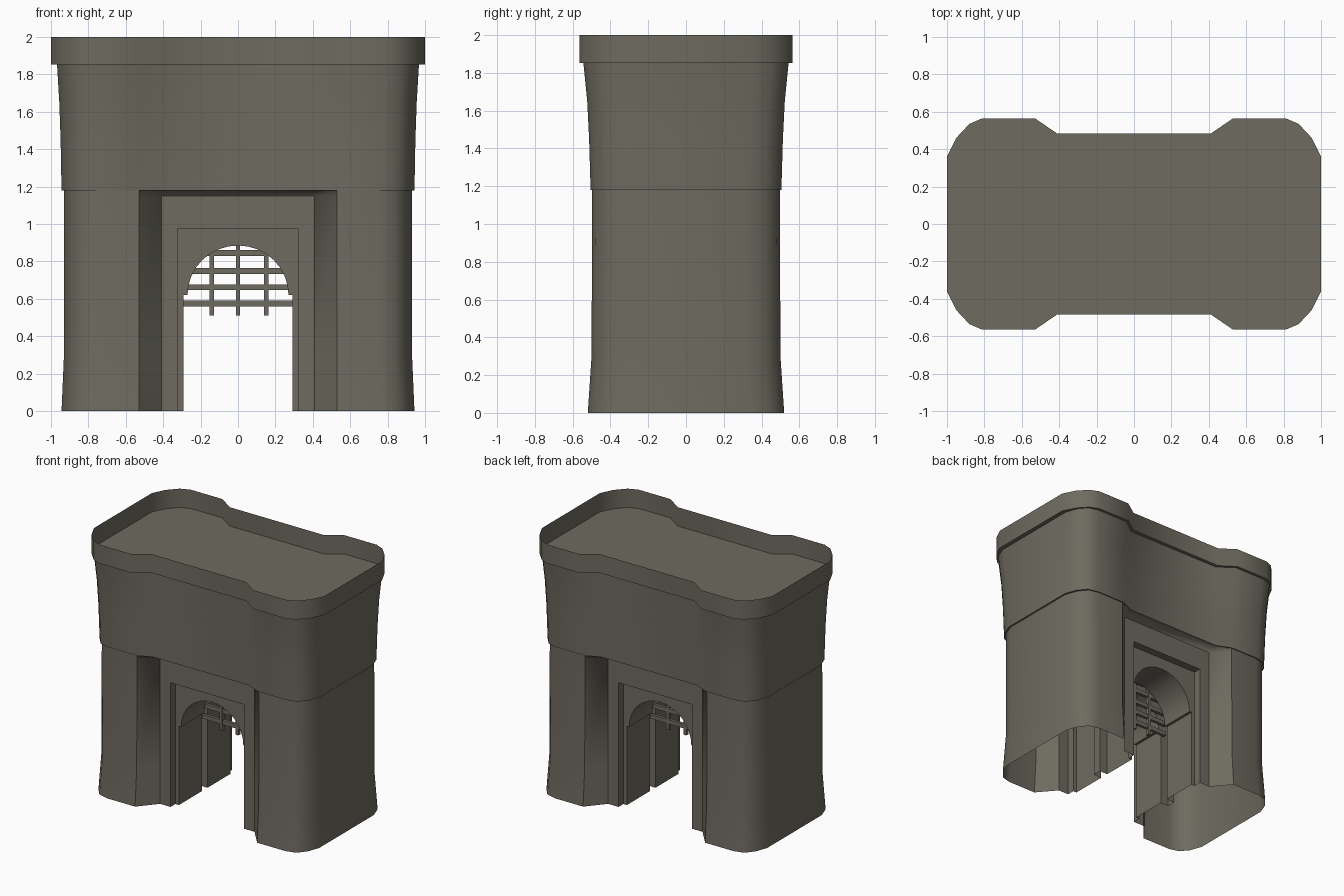
import bpy, bmesh, math

if "Cube" in bpy.data.objects:
    bpy.data.objects.remove(bpy.data.objects["Cube"])

stone = bpy.data.materials.new("grey_stone")
stone.diffuse_color = (0.155, 0.145, 0.115, 1)
stone.use_nodes = True
stone.node_tree.nodes["Principled BSDF"].inputs["Base Color"].default_value = stone.diffuse_color

MX = 0.41                       # half width of the flat middle wall
FW, FH, FY = 0.32, 0.975, 0.38  # rectangular frame half width, height, wall depth
RY, GY = 0.32, 0.035            # recessed face depth, portcullis groove half width
UY = 0.455                      # depth of the overhanging upper middle wall
TOP = 1.852                     # underside of the parapet

BODY = [(0.17, 0), (0.09, 0.02), (0.035, 0.085), (0, 0.18)]     # corner cuts
CROWN = [(0.19, 0), (0.12, 0.03), (0.05, 0.105), (0, 0.205)]


def finish(bm, name, angle=40, recalc=True):
    bmesh.ops.remove_doubles(bm, verts=bm.verts, dist=0.0005)
    if recalc:
        bmesh.ops.recalc_face_normals(bm, faces=bm.faces)
    me = bpy.data.meshes.new(name)
    bm.to_mesh(me)
    bm.free()
    ob = bpy.data.objects.new(name, me)
    bpy.context.collection.objects.link(ob)
    me.materials.append(stone)
    bpy.ops.object.select_all(action='DESELECT')
    ob.select_set(True)
    bpy.context.view_layer.objects.active = ob
    bpy.ops.object.shade_smooth_by_angle(angle=math.radians(angle))
    return ob


def face(bm, pts):
    return bm.faces.new([bm.verts.new(p) for p in pts])


def outline(X, Y, m, cut=BODY):
    """Plan with two rounded tower ends and a set-back middle, counter-clockwise."""
    q = [(MX, m), (0.53, Y)] + [(X - dx, Y - dy) for dx, dy in cut]
    return ([(x, -y) for x, y in q] + [(x, y) for x, y in reversed(q)]
            + [(-x, y) for x, y in q] + [(-x, -y) for x, y in reversed(q)])


def skin(bm, rings, cut=BODY, skip=lambda z: False):
    """Join stacked outlines; skip leaves the two middle walls open."""
    for (z0, *a), (z1, *b) in zip(rings, rings[1:]):
        p, r = outline(*a, cut), outline(*b, cut)
        n = len(p)
        for i in range(n):
            if i in (n // 2 - 1, n - 1) and skip(z1):
                continue
            j = (i + 1) % n
            face(bm, [(*p[i], z0), (*p[j], z0), (*r[j], z1), (*r[i], z1)])


# opening profiles, left foot to right foot (x, z)
arch = [(-0.29, 0), (-0.29, 0.62)]
arch += [(-0.27 * math.cos(math.pi * i / 16), 0.62 + 0.265 * math.sin(math.pi * i / 16))
         for i in range(17)]
arch += [(0.29, 0.62), (0.29, 0)]


def rect(w, h):
    return [(-w, 0), (-w, h), (w, h), (w, 0)]


def plate(bm, y, outer, inner):
    """Flat wall at depth y with an opening to the ground."""
    face(bm, [(x, y, z) for x, z in outer + inner[::-1]])


def tunnel(bm, prof, y0, y1):
    for (xa, za), (xb, zb) in zip(prof, prof[1:]):
        face(bm, [(xa, y0, za), (xb, y0, zb), (xb, y1, zb), (xa, y1, za)])


# gatehouse walls: flared base, slightly overhanging upper storey
bm = bmesh.new()
skin(bm, [(0, 0.943, 0.52, FY), (0.3, 0.93, 0.5, FY), (1.15, 0.93, 0.497, FY),
          (1.18, 0.93, 0.497, UY - 0.02),
          (1.18, 0.943, 0.505, UY), (1.45, 0.948, 0.513, UY),
          (1.65, 0.955, 0.523, UY), (TOP, 0.967, 0.543, UY)],
     skip=lambda z: z < 1.16)
wall = [(-MX, 0), (-MX, 0.3), (-MX, 1.15), (MX, 1.15), (MX, 0.3), (MX, 0)]
for s in (-1, 1):
    # middle wall, frame reveal, recessed arch face, passage, groove side
    plate(bm, s * FY, wall, rect(FW, FH))
    tunnel(bm, rect(FW, FH), s * FY, s * RY)
    plate(bm, s * RY, rect(FW, FH), arch)
    tunnel(bm, arch, s * RY, s * GY)
    plate(bm, s * GY, rect(0.36, 0.93), arch)
tunnel(bm, rect(0.36, 0.93), -GY, GY)
finish(bm, "gatehouse_walls")

# parapet: thin wall round the roof deck
bm = bmesh.new()
skin(bm, [(TOP, 1.0, 0.565, 0.483), (2.0, 1.0, 0.565, 0.483)], CROWN)
finish(bm, "parapet", recalc=False)
bm = bmesh.new()
face(bm, [(x, y, TOP) for x, y in outline(1.0, 0.565, 0.483, CROWN)])
finish(bm, "roof_deck", recalc=False)


# portcullis bars
def bar(bm, x0, x1, y, t, z0, z1):
    r = bmesh.ops.create_cube(bm, size=1)
    for v in r['verts']:
        v.co = ((x0 + x1) / 2 + v.co.x * (x1 - x0), y + v.co.y * t,
                (z0 + z1) / 2 + v.co.z * (z1 - z0))


bm = bmesh.new()
for z in (0.575, 0.662, 0.75, 0.845):
    bar(bm, -0.3, 0.3, 0, 0.024, z - 0.016, z + 0.016)
for x in (-0.14, 0, 0.152):
    bar(bm, x - 0.012, x + 0.012, 0, 0.026, 0.51, 0.92)
finish(bm, "portcullis", 30)
